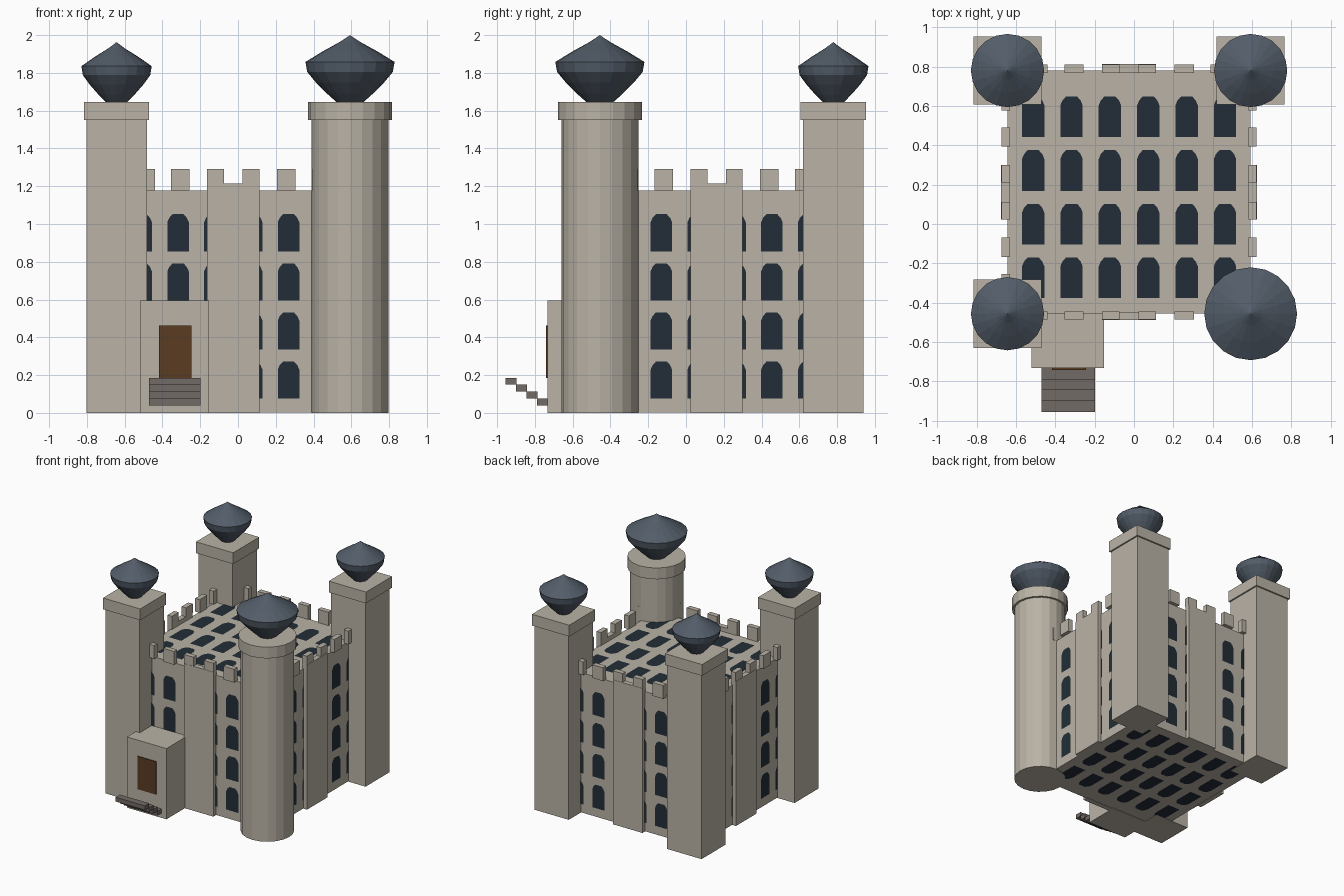
import bpy, bmesh, math
from mathutils import Vector

if "Cube" in bpy.data.objects:
    bpy.data.objects.remove(bpy.data.objects["Cube"], do_unlink=True)


def material(name, rgb):
    m = bpy.data.materials.new(name)
    m.use_nodes = True
    m.diffuse_color = (*rgb, 1)
    bsdf = next(n for n in m.node_tree.nodes if n.type == 'BSDF_PRINCIPLED')
    bsdf.inputs["Base Color"].default_value = (*rgb, 1)
    bsdf.inputs["Roughness"].default_value = 0.9
    return m


STONE = material("warm_stone", (0.49, 0.45, 0.38))
GLASS = material("dark_window", (0.016, 0.027, 0.038))
SLATE = material("slate_roof", (0.085, 0.108, 0.14))
WOOD = material("brown_door", (0.10, 0.045, 0.016))
STEP = material("grey_step", (0.17, 0.145, 0.135))


def finish(name, bm, *mats):
    mesh = bpy.data.meshes.new(name)
    bm.to_mesh(mesh)
    bm.free()
    for m in mats:
        mesh.materials.append(m)
    ob = bpy.data.objects.new(name, mesh)
    bpy.context.collection.objects.link(ob)
    return ob


def add_box(bm, lo, hi):
    lo, hi = Vector(lo), Vector(hi)
    verts = bmesh.ops.create_cube(bm, size=1)["verts"]
    for v in verts:
        v.co = (lo + hi) / 2 + v.co * (hi - lo)


def box(name, lo, hi, mat):
    bm = bmesh.new()
    add_box(bm, lo, hi)
    return finish(name, bm, mat)


def lathe(name, profile, centre, mat, sides=20):
    """Revolve (radius, height) points about a vertical axis."""
    bm = bmesh.new()
    rings = []
    for r, z in profile:
        if r == 0:
            rings.append([bm.verts.new((*centre, z))] * sides)
            continue
        rings.append([bm.verts.new((centre[0] + r * math.cos(math.tau * i / sides),
                                    centre[1] + r * math.sin(math.tau * i / sides), z))
                      for i in range(sides)])
    for a, b in zip(rings, rings[1:]):
        for i in range(sides):
            j = (i + 1) % sides
            corners = list(dict.fromkeys((a[i], a[j], b[j], b[i])))
            if len(corners) > 2:
                bm.faces.new(corners)
    bm.faces.new(rings[0][::-1])
    if profile[-1][0] > 0:
        bm.faces.new(rings[-1])
    return finish(name, bm, mat)


# Overall layout
CX, CY, HALF = -0.025, 0.162, 0.618
WALL_TOP, TOWER_TOP, CAP_BASE = 1.178, 1.645, 1.55
SIDES = {"front": 0, "left": 1, "back": 2, "right": 3}
Z = Vector((0, 0, 1))

# Keep with arched windows on all six faces
bm = bmesh.new()
add_box(bm, (CX - HALF, CY - HALF, 0.003), (CX + HALF, CY + HALF, WALL_TOP))
ARCH = [(-1, 0), (1, 0), (1, 0.78), (0.82, 0.9), (0.5, 1), (-0.5, 1), (-0.82, 0.9), (-1, 0.78)]


def windows(origin, u, v, height):
    """Grid of windows; origin is the middle of the face's lower edge."""
    for col in range(6):
        for row in range(4):
            base = origin + u * 0.195 * (col - 2.5) + v * height * (0.064 + 0.2207 * row)
            face = bm.faces.new([bm.verts.new(base + u * 0.057 * x + v * height * 0.167 * y)
                                 for x, y in ARCH])
            face.material_index = 1


for k in SIDES.values():
    a = k * math.pi / 2
    u = Vector((math.cos(a), math.sin(a), 0))
    out = Vector((math.sin(a), -math.cos(a), 0))
    windows(Vector((CX, CY, 0)) + out * (HALF + 0.002), u, Z, WALL_TOP)
X, Y = Vector((1, 0, 0)), Vector((0, 1, 0))
windows(Vector((CX, CY - HALF, WALL_TOP + 0.002)), X, Y, 2 * HALF)
windows(Vector((CX, CY + HALF, 0.001)), X, -Y, 2 * HALF)
finish("keep", bm, STONE, GLASS)

# Central buttress and battlements on each wall
for side, k in SIDES.items():
    rot = k * math.pi / 2
    parts = [box(side + "_buttress", (-0.138, -HALF - 0.032, 0), (0.138, -HALF + 0.01, 1.215), STONE)]
    bm = bmesh.new()
    for s in (-1, 1):
        for offset, width, base in ((0.0935, 0.089, 1.215), (0.28, 0.098, WALL_TOP), (0.46, 0.09, WALL_TOP)):
            x = s * offset
            add_box(bm, (x - width / 2, -HALF - 0.03, base), (x + width / 2, -HALF + 0.012, 1.29))
    parts.append(finish(side + "_battlements", bm, STONE))
    for ob in parts:
        ob.location = (CX, CY, 0)
        ob.rotation_euler.z = rot

# Onion roof profile, as fractions of radius and height
ONION = [(0.3, 0), (0.52, 0.13), (0.76, 0.29), (0.96, 0.45), (1, 0.6),
         (0.62, 0.755), (0.25, 0.89), (0.11, 0.95), (0, 1)]


def roof(name, centre, radius, height):
    lathe(name, [(r * radius, TOWER_TOP + h * height) for r, h in ONION], centre, SLATE)


# Three square corner towers
for name, sx, sy in (("front_right", -1, -1), ("back_right", -1, 1), ("back_left", 1, 1)):
    x, y = CX + sx * HALF, CY + sy * HALF
    for part, h, z0, z1 in (("shaft", 0.16, 0, CAP_BASE), ("cap", 0.173, CAP_BASE, TOWER_TOP)):
        box(f"{name}_tower_{part}", (x - h, y - h, z0), (x + h, y + h, z1), STONE)
    roof(name + "_tower_roof", (x, y), 0.186, 0.318)

# Larger round corner tower
spot = (CX + HALF, CY - HALF)
lathe("round_tower_shaft", [(0.204, 0), (0.204, CAP_BASE)], spot, STONE)
lathe("round_tower_cap", [(0.222, CAP_BASE), (0.222, TOWER_TOP)], spot, STONE)
roof("round_tower_roof", spot, 0.236, 0.355)

# Gatehouse, door and floating steps
box("gatehouse", (-0.52, -0.733, 0), (-0.153, CY - HALF + 0.02, 0.595), STONE)
box("door", (-0.418, -0.741, 0.186), (-0.245, -0.732, 0.462), WOOD)
for i in range(4):
    y, z = -0.955 + 0.0555 * i, 0.186 - 0.0367 * i
    box(f"step_{i + 1}", (-0.47, y, z - 0.036), (-0.198, y + 0.0575, z), STEP)
